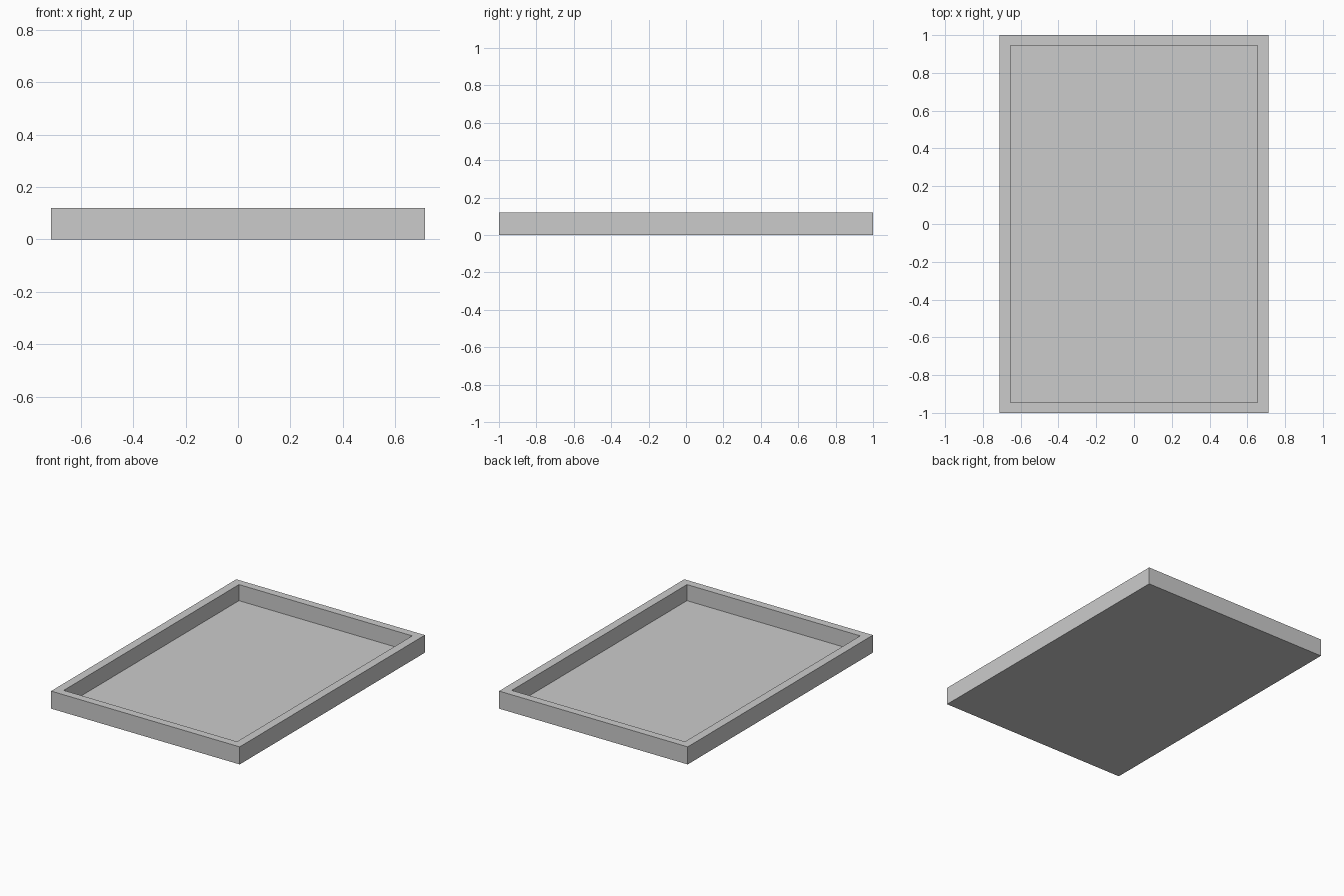
import bpy, bmesh

if "Cube" in bpy.data.objects:
    bpy.data.objects.remove(bpy.data.objects["Cube"])

HALF_X, HALF_Y, HEIGHT = 0.713, 1.0, 0.12   # outer size
INNER_X, INNER_Y, FLOOR = 0.655, 0.946, 0.01  # recess size and floor level


def rect(bm, hx, hy, z):
    return [bm.verts.new((sx * hx, sy * hy, z))
            for sx, sy in ((-1, -1), (1, -1), (1, 1), (-1, 1))]


# Tray: stacked rectangles from the underside, up over the rim, down to the floor
bm = bmesh.new()
rings = [rect(bm, HALF_X, HALF_Y, 0), rect(bm, HALF_X, HALF_Y, HEIGHT),
         rect(bm, INNER_X, INNER_Y, HEIGHT), rect(bm, INNER_X, INNER_Y, FLOOR)]
for a, b in zip(rings, rings[1:]):
    for i in range(4):
        j = (i + 1) % 4
        bm.faces.new((a[i], a[j], b[j], b[i]))
bm.faces.new(rings[0][::-1])
bm.faces.new(rings[-1])
bmesh.ops.recalc_face_normals(bm, faces=bm.faces)

mesh = bpy.data.meshes.new("tray")
bm.to_mesh(mesh)
bm.free()
bpy.context.collection.objects.link(bpy.data.objects.new("tray", mesh))
